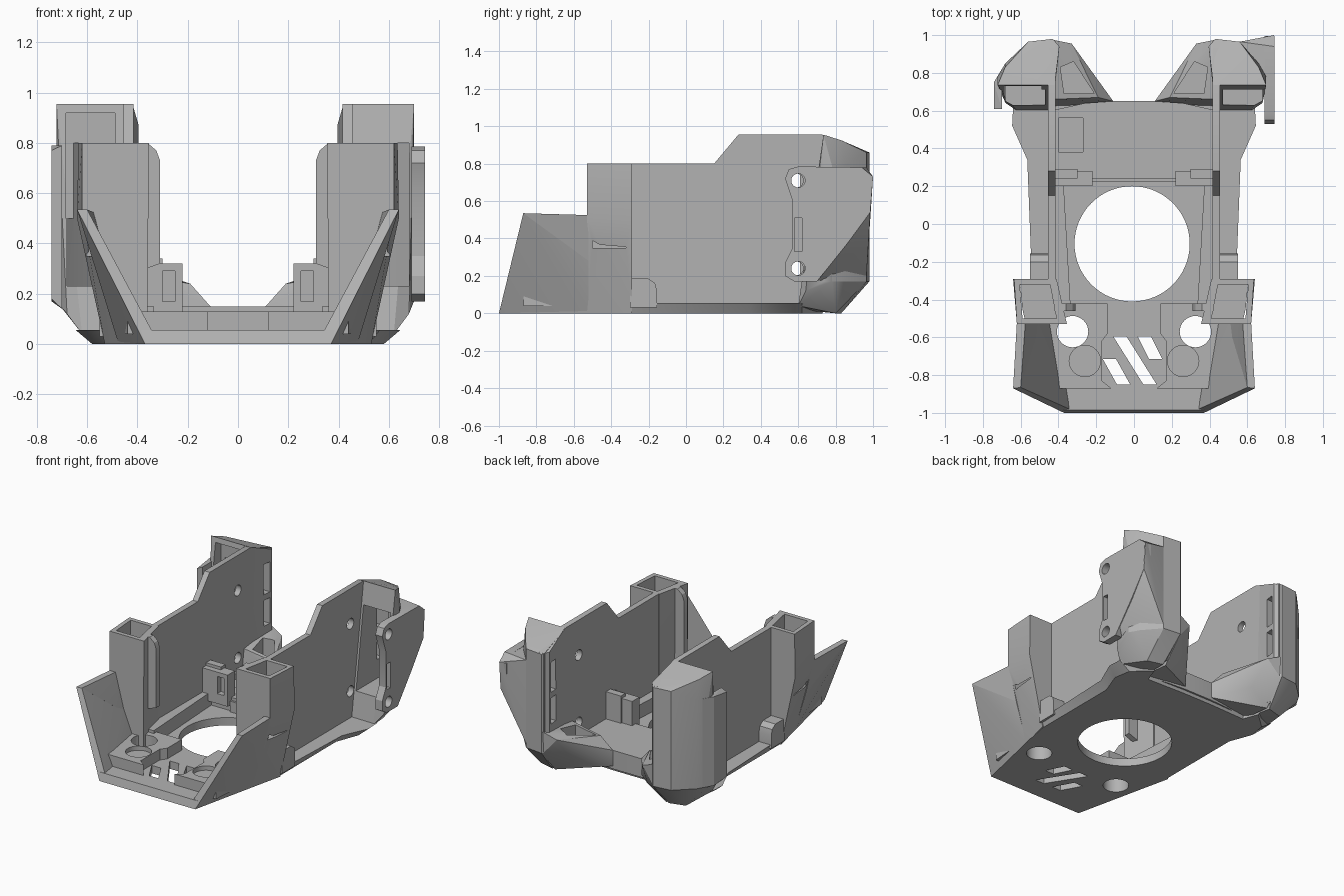
import bpy, bmesh, math
from math import radians

old = bpy.data.objects.get("Cube")
if old:
    bpy.data.objects.remove(old, do_unlink=True)

grey = bpy.data.materials.new("plain grey")
grey.use_nodes = True
grey.diffuse_color = (0.45, 0.45, 0.45, 1)
grey.node_tree.nodes["Principled BSDF"].inputs["Base Color"].default_value = (0.45, 0.45, 0.45, 1)


def finish(name, bm):
    bmesh.ops.recalc_face_normals(bm, faces=bm.faces)
    mesh = bpy.data.meshes.new(name)
    bm.to_mesh(mesh)
    bm.free()
    mesh.materials.append(grey)
    ob = bpy.data.objects.new(name, mesh)
    bpy.context.collection.objects.link(ob)
    return ob


def loft(name, low, high):
    """Solid between two matching outlines of 3D points."""
    bm = bmesh.new()
    a = [bm.verts.new(p) for p in low]
    b = [bm.verts.new(p) for p in high]
    bm.faces.new(a)
    bm.faces.new(b)
    for i in range(len(a)):
        j = (i + 1) % len(a)
        bm.faces.new((a[i], a[j], b[j], b[i]))
    return finish(name, bm)


def slab(name, plan, z0, z1, s=1):
    return loft(name, [(s * x, y, z0) for x, y in plan], [(s * x, y, z1) for x, y in plan])


def side_plate(name, profile, x0, x1):
    return loft(name, [(x0, y, z) for y, z in profile], [(x1, y, z) for y, z in profile])


def hull(name, points, s=1):
    bm = bmesh.new()
    vs = [bm.verts.new((s * x, y, z)) for x, y, z in points]
    res = bmesh.ops.convex_hull(bm, input=vs)
    junk = {v for v in res["geom_interior"] if isinstance(v, bmesh.types.BMVert)}
    bmesh.ops.delete(bm, geom=list(junk), context="VERTS")
    bmesh.ops.dissolve_limit(bm, angle_limit=radians(1), verts=bm.verts, edges=bm.edges)
    return finish(name, bm)


def box(name, x0, x1, y0, y1, z0, z1, s=1):
    return slab(name, [(x0, y0), (x1, y0), (x1, y1), (x0, y1)], z0, z1, s)


def circle(cx, cy, r, n=32):
    return [(cx + r * math.cos(2 * math.pi * i / n), cy + r * math.sin(2 * math.pi * i / n)) for i in range(n)]


def cut(target, *cutters):
    for c in cutters:
        m = target.modifiers.new("cut", "BOOLEAN")
        m.operation, m.solver, m.object = "DIFFERENCE", "EXACT", c
        bpy.context.view_layer.objects.active = target
        bpy.ops.object.modifier_apply(modifier=m.name)
        bpy.data.objects.remove(c, do_unlink=True)


def both(points):
    """Close a right-half outline by mirroring it."""
    return points + [(-x, y) for x, y in reversed(points)]


# Base plate with chamfered rim, main opening, lamp holes and slanted slots
low = both([(.37, -1), (.475, -.53), (.52, -.3), (.52, .34), (.58, .5), (.56, .62), (.44, .73), (.40, .62), (.12, .63)])
high = both([(.385, -.985), (.49, -.53), (.54, -.3), (.565, .34), (.645, .52), (.64, .62), (.46, .75),
             (.40, .64), (.12, .65)])
base = loft("base_plate", [(x, y, 0) for x, y in low], [(x, y, .055) for x, y in high])
cut(base, slab("opening", circle(-.01, -.105, .305, 64), -.1, .2))
for s in (-1, 1):
    cut(base, slab("hole", circle(.325, -.57, .083), -.1, .3, s))
for x, y0, y1, w in ((-.165, -.715, -.85, .075), (-.11, -.595, -.85, .16), (.02, -.595, -.715, .06)):
    cut(base, slab("slot", [(x, y0), (x + .07, y0), (x + .07 + w, y1), (x + w, y1)], -.1, .2))

# Raised rear floor with a round-ended recess
rear = slab("rear_floor", both([(.44, .24), (.44, .6), (.26, .64), (.11, .65)]), .02, .15)
cut(rear, box("recess", -.40, -.27, .38, .56, .11, .3))
box("rear_floor_step", -.22, .22, .225, .25, .04, .13)

for s in (-1, 1):
    side = "left_" if s > 0 else "right_"

    # Lamp block with a through hole and a blind seat
    block = slab(side + "lamp_block", [(.12, -.87), (.44, -.87), (.47, -.42), (.14, -.42), (.14, -.58), (.17, -.62),
                                       (.17, -.83)], .04, .13, s)
    cut(block, slab("hole", circle(.325, -.57, .083), -.1, .3, s),
        slab("seat", circle(.26, -.725, .083), .10, .3, s))

    # Low rim and corner mount beside the opening
    slab(side + "pocket_rim", [(.335, -.45), (.45, -.45), (.45, .25), (.375, .25)], .04, .15, s)
    mount = box(side + "corner_mount", .22, .43, .2, .28, .1, .32, s)
    cut(mount, box("notch", .25, .30, .15, .24, .17, .29, s))
    box(side + "mount_back", .30, .42, .24, .29, .1, .34, s)

    # Tall side wall with two screw holes
    wall = side_plate(side + "wall", [(-.32, .03), (-.32, .8), (.15, .8), (.28, .955), (.73, .955),
                                      (.97, .865), (.97, .3), (.85, .03)], s * .415, s * .455)
    for z in (.24, .71):
        cut(wall, side_plate("screw", circle(.59, z, .037), s * .3, s * .6))

    # Locating nub on the ledge outside the wall
    side_plate(side + "nub", [(-.3, .03), (-.3, .185), (-.2, .185), (-.165, .16), (-.155, .12), (-.155, .03)],
               s * .45, s * .55)

    # Tall hollow socket
    socket = hull(side + "socket", [(.36, -.53, .05), (.475, -.53, 0), (.53, -.29, 0), (.41, -.29, .05),
                                    (.355, -.53, .8), (.62, -.53, .8), (.635, -.29, .8), (.41, -.29, .8),
                                    (.64, -.29, .5), (.62, -.53, .52)], s)
    cut(socket, slab("hollow", [(.41, -.50), (.59, -.50), (.605, -.32), (.445, -.32)], .35, .9, s))

    # Thin rounded fin beside the socket
    loft(side + "fin", *[[(s * x, y, z) for x, z in ((.42, .28), (.31, .32), (.31, .73), (.325, .77),
                                                     (.36, .8), (.42, .8))] for y in (-.46, -.42)])

    # Flared front wing rising from the floor edge, in two flat-sided pieces
    fold = [(.565, -.60, .32), (.52, -.60, .32)]
    foot = [(.37, -1, 0), (.33, -.985, .03)]
    tip = [(.64, -.87, .535), (.60, -.865, .535)]
    rear_edge = [(.56, -.52, .28), (.51, -.52, .28)]
    hull(side + "wing_upper", tip + fold + rear_edge + [(.62, -.52, .525), (.575, -.52, .525)], s)
    hull(side + "wing_lower", tip + fold + rear_edge + foot + [(.475, -.52, 0), (.42, -.52, .06)], s)

    # Rear lobe: hollow towards the front, tapered under and above
    w = .70 if s > 0 else .722
    plan = [(.42, .735), (w, .735), (w, .78), (w - .04, .85), (.56, .965), (.43, .98), (.395, .94)]
    pts = [(.43, .60, .02), (.62, .60, .04), (.45, .83, 0), (.56, .80, 0), (.68, .64, .12)]
    pts += [(x, y, z) for x, y in plan for z in (.17, .79)]
    pts += [(w, .735, .955), (.42, .735, .955), (w - .04, .83, .925), (.56, .965, .86), (.43, .98, .86), (.395, .94, .87)]
    pocket = [(.47, .5), (.68, .5), (.68, .76), (.62, .83), (.54, .91), (.47, .91)]
    lobe = hull(side + "lobe", pts, s)
    cut(lobe, slab("pocket", pocket, .23, .80, s))
    if s < 0:
        cut(lobe, box("mouth", .49, .685, .5, .79, .5, .92, s))
    for z0, z1 in ((.36, .54), (.58, .79)):
        for part in (lobe, wall):
            cut(part, box("vent", .3, .52, .86, .92, z0, z1, s))

    # Slanted duct reaching from the lobe to the rear floor
    duct = hull(side + "duct", [(.11, .65, .04), (.11, .65, .15), (.19, .67, .24), (.43, .66, .28), (.33, .955, .28),
                                (.43, .975, .32), (.43, .97, .16), (.43, .83, 0), (.43, .62, .02), (.28, .88, .22),
                                (.29, .84, .1)], s)
    cut(duct, slab("outlet", [(.21, .69), (.32, .86), (.39, .83), (.37, .69)], .15, .6, s))

# Cheek standing forward of the right lobe
hull("right_cheek", [(-x, y, z) for x, y, z in (
    (.742, .61, .18), (.742, .61, .77), (.742, .75, .79), (.742, .75, .17), (.70, .61, .14), (.70, .61, .79),
    (.70, .82, .79), (.70, .82, .17))])

# Fairing that blends the left lobe into the ear
fairing = hull("ear_fairing", [(.742, .735, .78), (.742, .735, .22), (.742, 1, .73), (.742, .985, .54), (.742, .94, .78),
                               (.56, .965, .2), (.56, .965, .78), (.48, .85, .04), (.60, .70, .08), (.50, .735, .78),
                               (.69, .70, .17)])
cut(fairing, slab("pocket", pocket, .23, .80))

# Mounting ear on the outside of the left lobe
ear = side_plate("mounting_ear", [(.53, .72), (.55, .77), (.60, .785), (.94, .78), (.995, .73), (.985, .54), (.86, .37),
                                  (.70, .17), (.58, .17), (.53, .2), (.53, .27), (.57, .35), (.57, .60)],
                 .69, .743)
cut(ear, side_plate("slot", [(.58, .33), (.62, .33), (.62, .51), (.58, .51)], .6, .8))
for z in (.24, .71):
    cut(ear, side_plate("screw", circle(.60, z, .037), .6, .8))

# Crisp edges with softly shaded round holes
bpy.ops.object.select_all(action="DESELECT")
for ob in bpy.context.scene.objects:
    if ob.type == "MESH":
        ob.select_set(True)
        bpy.context.view_layer.objects.active = ob
bpy.ops.object.shade_smooth_by_angle(angle=radians(25))
